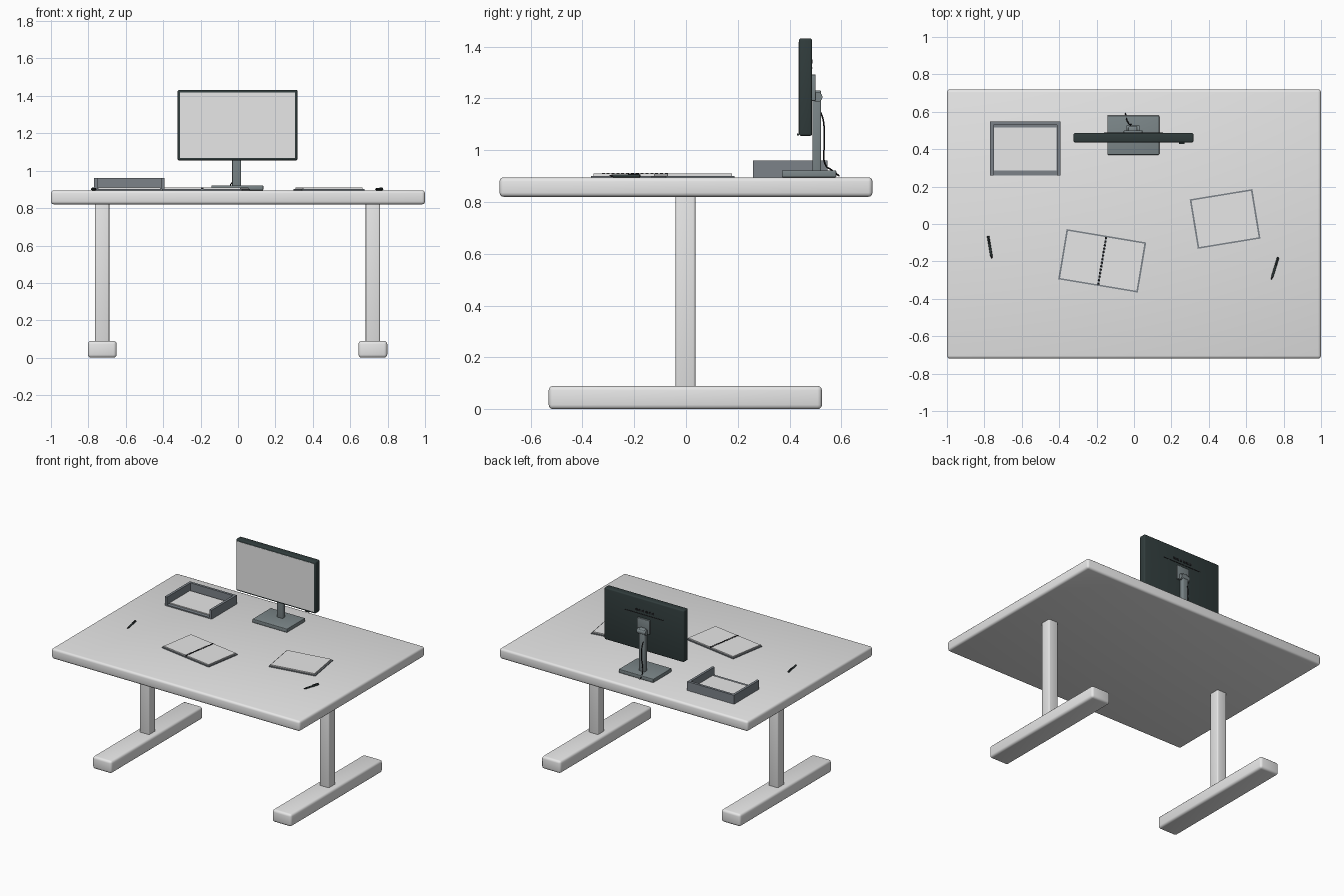
import bpy, bmesh, math
from mathutils import Matrix, Vector

cube = bpy.data.objects.get("Cube")
if cube:
    bpy.data.objects.remove(cube, do_unlink=True)


def material(name, rgb):
    m = bpy.data.materials.new(name)
    m.use_nodes = True
    m.diffuse_color = (*rgb, 1)
    m.node_tree.nodes["Principled BSDF"].inputs["Base Color"].default_value = (*rgb, 1)
    return m


WHITE = material("white", (0.8, 0.8, 0.8))
SLATE = material("slate grey", (0.2, 0.225, 0.25))
STEEL = material("steel grey", (0.2, 0.24, 0.25))
DARK = material("dark casing", (0.03, 0.045, 0.045))
BLACK = material("black", (0.012, 0.012, 0.014))
TOP = 0.895


def finish(name, bm, mat, parent=None):
    mesh = bpy.data.meshes.new(name)
    bm.to_mesh(mesh)
    bm.free()
    mesh.materials.append(mat)
    ob = bpy.data.objects.new(name, mesh)
    bpy.context.collection.objects.link(ob)
    ob.parent = parent
    bpy.ops.object.select_all(action='DESELECT')
    ob.select_set(True)
    bpy.context.view_layer.objects.active = ob
    bpy.ops.object.shade_smooth_by_angle(angle=math.radians(35))
    return ob


def box(name, x, y, z, mat, bevel=0, parent=None):
    """Box from (min, max) ranges, optionally with rounded edges."""
    bm = bmesh.new()
    bmesh.ops.create_cube(bm, size=1)
    for v in bm.verts:
        v.co = [(a + b) / 2 + c * (b - a) for (a, b), c in zip((x, y, z), v.co)]
    if bevel:
        bmesh.ops.bevel(bm, geom=bm.edges[:], offset=bevel, segments=3,
                        profile=0.5, affect='EDGES')
    return finish(name, bm, mat, parent)


def rod(name, start, end, r1, r2, mat, parent=None):
    """Round bar between two points."""
    a, b = Vector(start), Vector(end)
    bm = bmesh.new()
    bmesh.ops.create_cone(bm, cap_ends=True, segments=12, radius1=r1, radius2=r2,
                          depth=(b - a).length)
    turn = (b - a).to_track_quat('Z', 'Y').to_matrix().to_4x4()
    bm.transform(Matrix.Translation((a + b) / 2) @ turn)
    return finish(name, bm, mat, parent)


def pivot(name, x, y, degrees):
    ob = bpy.data.objects.new(name, None)
    bpy.context.collection.objects.link(ob)
    ob.location = (x, y, TOP)
    ob.rotation_euler.z = math.radians(degrees)
    ob.hide_render = True
    return ob


# Table
box("tabletop", (-1, 1), (-0.72, 0.72), (0.82, TOP), WHITE, 0.016)
for side, cx in (("right", -0.726), ("left", 0.721)):
    box(side + "_leg", (cx - 0.038, cx + 0.038), (-0.04, 0.036), (0.08, 0.83), WHITE, 0.008)
    box(side + "_foot", (cx - 0.077, cx + 0.077), (-0.53, 0.525), (0, 0.09), WHITE, 0.017)

# Monitor
box("monitor_casing", (-0.323, 0.318), (0.436, 0.487), (1.055, 1.432), DARK, 0.009)
box("screen", (-0.311, 0.306), (0.4345, 0.438), (1.067, 1.417), WHITE)
box("power_button", (0.24, 0.27), (0.429, 0.437), (1.056, 1.064), DARK)
for i in range(6):
    cx = -0.075 + i * 0.027
    box("vent_slot", (cx - 0.009, cx + 0.009), (0.486, 0.489), (1.335, 1.35), BLACK)
box("casing_groove", (-0.16, 0.155), (0.486, 0.489), (1.315, 1.32), BLACK)

# Monitor stand
box("mount_plate", (-0.055, 0.045), (0.485, 0.5), (1.19, 1.292), STEEL, 0.003)
rod("tilt_hinge", (-0.04, 0.507, 1.205), (0.03, 0.507, 1.205), 0.02, 0.02, STEEL)
box("stand_neck", (-0.031, 0.017), (0.488, 0.522), (0.915, 1.23), STEEL, 0.006)
box("stand_base", (-0.143, 0.135), (0.37, 0.58), (TOP, 0.922), STEEL, 0.004)

# Cable hanging from the casing and running over the back of the base
curve = bpy.data.curves.new("cable", 'CURVE')
curve.dimensions = '3D'
curve.bevel_depth = 0.003
curve.bevel_resolution = 1
path = [(-0.03, 0.49, 1.19), (-0.02, 0.526, 1.13), (-0.015, 0.534, 1.04),
        (-0.03, 0.54, 0.94), (-0.04, 0.56, 0.925), (-0.045, 0.592, 0.9)]
spline = curve.splines.new('BEZIER')
spline.bezier_points.add(len(path) - 1)
for p, co in zip(spline.bezier_points, path):
    p.co = co
    p.handle_left_type = p.handle_right_type = 'AUTO'
curve.materials.append(BLACK)
bpy.context.collection.objects.link(bpy.data.objects.new("cable", curve))

# Paper tray, open at the front
X, Y, Z = (-0.77, -0.393), (0.258, 0.547), (TOP, 0.96)
box("tray_floor", X, Y, (TOP, 0.903), SLATE)
box("tray_back", X, (Y[1] - 0.018, Y[1]), Z, SLATE)
box("tray_right_wall", (X[0], X[0] + 0.018), Y, Z, SLATE)
box("tray_left_wall", (X[1] - 0.018, X[1]), Y, Z, SLATE)
box("paper_stack", (-0.748, -0.415), (0.285, 0.517), (0.903, 0.91), WHITE)

# Open notebook with a ring binding
book = pivot("open_notebook", -0.17, -0.197, -9.5)
box("open_cover", (-0.216, 0.216), (-0.136, 0.136), (0, 0.006), SLATE, 0, book)
for s in (-1, 1):
    box("open_pages", sorted((s * 0.004, s * 0.207)), (-0.128, 0.128), (0.004, 0.014),
        WHITE, 0, book)
for i in range(14):
    cy = -0.124 + i * 0.019
    box("binding_ring", (-0.006, 0.006), (cy - 0.005, cy + 0.005), (0.005, 0.016),
        BLACK, 0, book)

# Closed notepad
pad = pivot("notepad", 0.487, 0.027, 9.3)
box("pad_cover", (-0.17, 0.17), (-0.134, 0.134), (0, 0.006), SLATE, 0, pad)
box("pad_pages", (-0.161, 0.161), (-0.126, 0.126), (0.004, 0.014), WHITE, 0, pad)

# Pens
for x, y, turn in ((-0.77, -0.125, 9.5), (0.753, -0.237, -17)):
    pen = pivot("pen", x, y, turn)
    rod("pen_barrel", (0, -0.045, 0.006), (0, 0.062, 0.006), 0.006, 0.006, DARK, pen)
    rod("pen_tip", (0, -0.062, 0.006), (0, -0.045, 0.006), 0.0015, 0.006, BLACK, pen)
    box("pen_clip", (-0.002, 0.002), (0.015, 0.06), (0.011, 0.015), BLACK, 0, pen)
